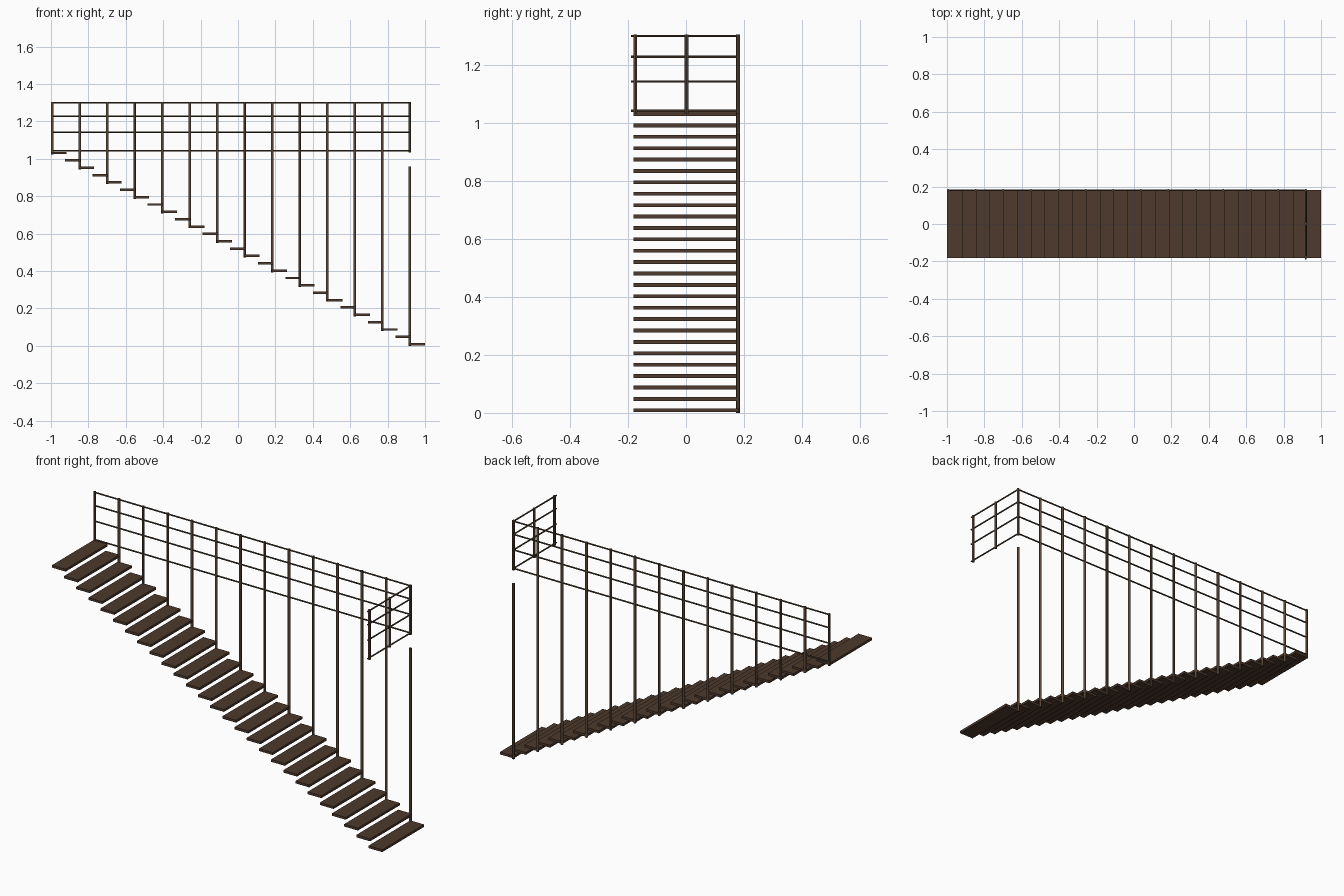
import bpy
from mathutils import Vector

if "Cube" in bpy.data.objects:
    bpy.data.objects.remove(bpy.data.objects["Cube"])


def material(name, rgb):
    m = bpy.data.materials.new(name)
    m.diffuse_color = (*rgb, 1)
    m.use_nodes = True
    m.node_tree.nodes["Principled BSDF"].inputs["Base Color"].default_value = m.diffuse_color
    return m


TREAD = material("dark wood", (0.075, 0.042, 0.026))
POST = material("brown post", (0.11, 0.066, 0.036))
RAIL = material("dark brown rail", (0.08, 0.052, 0.03))


def box(name, center, size, mat):
    bpy.ops.mesh.primitive_cube_add(size=1, location=center)
    ob = bpy.context.object
    ob.name = name
    ob.scale = size
    ob.data.materials.append(mat)
    return ob


def rod(name, a, b, radius, mat):
    a, b = Vector(a), Vector(b)
    d = b - a
    bpy.ops.mesh.primitive_cylinder_add(vertices=12, radius=radius, depth=d.length, location=(a + b) / 2)
    ob = bpy.context.object
    ob.name = name
    ob.rotation_euler = d.to_track_quat('Z', 'Y').to_euler()
    ob.data.materials.append(mat)
    bpy.ops.object.shade_smooth_by_angle()
    return ob


STEPS = 27
RUN, RISE = 1.917 / 26, 1.022 / 26
POST_R, RAIL_R = 0.0068, 0.004
BACK, TURN, TOP = 0.18, 0.918, 1.305

# Open treads climbing from right to left
for i in range(STEPS):
    box(f"tread_{i + 1}", (0.9585 - i * RUN, 0, 0.009 + i * RISE), (0.083, 0.362, 0.013), TREAD)

# Back posts on every second tread; the lowest one stops short of the railing
for i in range(0, STEPS, 2):
    x = TURN - i * 1.911 / 26
    top = 0.96 if i == 0 else TOP
    rod(f"back_post_{i // 2 + 1}", (x, BACK, i * RISE), (x, BACK, top), POST_R, POST)

# Short posts of the upper return railing
for name, y in (("front", -0.175), ("middle", 0.002), ("corner", BACK)):
    rod(f"return_post_{name}", (TURN, y, 1.033), (TURN, y, TOP), POST_R, POST)

# Four horizontal rails along the back and around the return
for k, z in enumerate((1.042, 1.143, 1.228, 1.3)):
    rod(f"back_rail_{k + 1}", (-0.998, BACK, z), (TURN, BACK, z), RAIL_R, RAIL)
    rod(f"return_rail_{k + 1}", (TURN, -0.19, z), (TURN, BACK, z), RAIL_R, RAIL)
